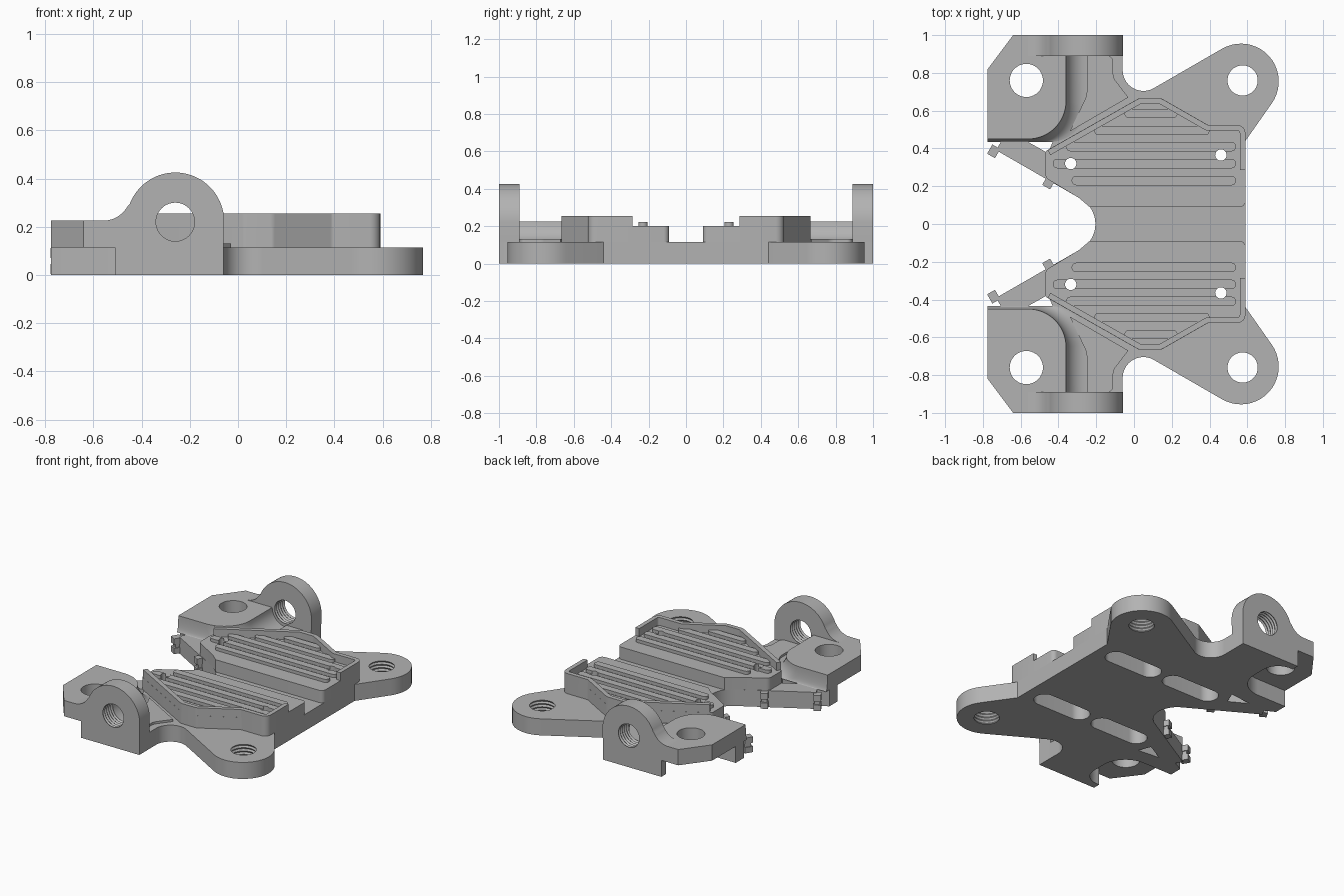
import bpy, bmesh, math
from mathutils import Vector

cube = bpy.data.objects.get("Cube")
if cube:
    bpy.data.objects.remove(cube)

GREY = (0.45, 0.45, 0.45, 1)
metal = bpy.data.materials.new("grey_metal")
metal.use_nodes = True
metal.diffuse_color = GREY
metal.node_tree.nodes["Principled BSDF"].inputs["Base Color"].default_value = GREY


def rounded(corners, steps=12):
    """Outline from (x, y[, radius]) corners, rounding those with a radius."""
    out = []
    for i, c in enumerate(corners):
        p, r = Vector(c[:2]), (c[2] if len(c) > 2 else 0)
        if not r:
            out.append(p)
            continue
        a = (Vector(corners[i - 1][:2]) - p).normalized()
        b = (Vector(corners[(i + 1) % len(corners)][:2]) - p).normalized()
        half = a.angle(b) / 2
        centre = p + (a + b).normalized() * (r / math.sin(half))
        start = p + a * (r / math.tan(half)) - centre
        end = p + b * (r / math.tan(half)) - centre
        sweep = start.angle_signed(end)
        for k in range(steps + 1):
            t = -sweep * k / steps
            out.append(centre + Vector((start.x * math.cos(t) - start.y * math.sin(t),
                                        start.x * math.sin(t) + start.y * math.cos(t))))
    return out


def circle(x, y, r, n=40):
    return [Vector((x + r * math.cos(math.tau * i / n), y + r * math.sin(math.tau * i / n)))
            for i in range(n)]


def add_loft(bm, layers, upright=False):
    """Skin (outline, height) layers; upright ones stand in x-z with height along y."""
    rings = [[bm.verts.new((p.x, h, p.y) if upright else (p.x, p.y, h)) for p in loop]
             for loop, h in layers]
    n = len(rings[0])
    for low, high in zip(rings, rings[1:]):
        for i in range(n):
            bm.faces.new((low[i], low[(i + 1) % n], high[(i + 1) % n], high[i]))
    bm.faces.new(rings[0][::-1])
    bm.faces.new(rings[-1])


def make(name, solids, upright=False):
    bm = bmesh.new()
    for layers in solids:
        add_loft(bm, layers, upright)
    bmesh.ops.recalc_face_normals(bm, faces=bm.faces)
    mesh = bpy.data.meshes.new(name)
    bm.to_mesh(mesh)
    bm.free()
    ob = bpy.data.objects.new(name, mesh)
    mesh.materials.append(metal)
    bpy.context.collection.objects.link(ob)
    return ob


def activate(ob):
    bpy.ops.object.select_all(action='DESELECT')
    ob.select_set(True)
    bpy.context.view_layer.objects.active = ob


def cut(ob, solids, upright=False):
    cutter = make("cutter", solids, upright)
    cutter.hide_render = True
    mod = ob.modifiers.new("cut", 'BOOLEAN')
    mod.operation, mod.solver, mod.object = 'DIFFERENCE', 'EXACT', cutter
    activate(ob)
    bpy.ops.object.modifier_apply(modifier="cut")
    bpy.data.objects.remove(cutter)


def finish(ob, mirror=True):
    activate(ob)
    if mirror:
        mod = ob.modifiers.new("mirror", 'MIRROR')
        mod.use_axis = (False, True, False)
        mod.use_mirror_merge = False
        bpy.ops.object.modifier_apply(modifier="mirror")
    bpy.ops.object.shade_smooth_by_angle(angle=math.radians(30))


def prism(loop, low, high):
    return [(loop, low), (loop, high)]


def thread(x, y, r, low, high, turns=5):
    """Hole cutter with grooved walls."""
    layers = [(circle(x, y, r), low - 0.02)]
    for k in range(2 * turns + 1):
        layers.append((circle(x, y, r + 0.008 * (k % 2)), low + (high - low) * k / (2 * turns)))
    return layers + [(circle(x, y, r), high + 0.02)]


def slot(x0, x1, y, r):
    return rounded([(x1, y - r, r * .98), (x1, y + r, r * .98),
                    (x0, y + r, r * .98), (x0, y - r, r * .98)])


FLOOR, DECK, RIM, PAD = 0.115, 0.20, 0.255, 0.225

# Base plate: bolt lugs, necks, open recesses under the pads, clamp arms
half = [(0.59, 0.44), (1.249, 1.38, 0.2), (-0.06, 0.624, 0.11), (-0.06, 1), (-0.51, 1),
        (-0.51, 0.95), (-0.37, 0.95, 0.12), (-0.37, 0.56, 0.18), (-0.775, 0.56),
        (-0.775, 0.47), (-0.705, 0.434), (-0.73, 0.391)]
outline = half + [(-0.051, 0, 0.153)] + [(c[0], -c[1], *c[2:]) for c in reversed(half)]
base = make("base_plate", [prism(rounded(outline, 20), 0, FLOOR)])
holes = []
for s in (1, -1):
    holes.append(thread(0.575, 0.76 * s, 0.08, 0, FLOOR))
    holes += [prism(slot(x - 0.21, x + 0.21, 0.35 * s, 0.07), -0.1, 0.2) for x in (0.3, -0.17)]
    gap = [(-0.58, 0.445 * s), (-0.455, 0.375 * s), (-0.42, 0.46 * s)]
    holes.append(prism(rounded(gap), -0.1, 0.2))
cut(base, holes)
finish(base, mirror=False)

# Raised decks
posts = [prism(circle(x, y, 0.03, 24), 0, 0.4) for x, y in ((-0.335, 0.32), (0.46, 0.365))]
deck = make("deck", [prism(rounded([
    (0.59, 0.09, 0.03), (0.59, 0.525, 0.045), (0.39, 0.525, 0.03), (0.145, 0.665, 0.03),
    (0.025, 0.665, 0.03), (-0.47, 0.385, 0.03), (-0.47, 0.245, 0.04), (-0.29, 0.137),
    (-0.235, 0.09)], 6), FLOOR, DECK)])
cut(deck, posts)
finish(deck)

# Ribs on the decks
rows = [(-0.33, 0.54, 0.23), (-0.43, 0.54, 0.32), (-0.36, 0.54, 0.41),
        (-0.21, 0.4, 0.495), (-0.05, 0.23, 0.585)]
ribs = make("deck_ribs", [prism(slot(a, b, y, 0.025), DECK - 0.01, 0.222) for a, b, y in rows])
cut(ribs, posts)
finish(ribs)

# Rim wall along the outer deck edge
path = rounded([(0.575, 0.285), (0.575, 0.51, 0.03), (0.385, 0.51, 0.03), (0.14, 0.65, 0.03),
                (0.03, 0.65, 0.03), (-0.45, 0.378)], 6)
left, right = [], []
for i, p in enumerate(path):
    d = (path[min(i + 1, len(path) - 1)] - path[max(i - 1, 0)]).normalized()
    n = Vector((-d.y, d.x)) * 0.015
    left.append(p + n)
    right.append(p - n)
finish(make("deck_rim", [prism(left + right[::-1], FLOOR, RIM)]))

# Mounting pads, flaring down to the floor with a concave fillet
layers = []
for k in range(9):
    a = math.pi / 2 * k / 8
    o = 0.11 * (1 - math.cos(a))
    layers.append((rounded([(-0.775, 0.45 - o * 0.15), (-0.36 + o, 0.45 - o * 0.15, 0.2),
                            (-0.36 + o, 0.9), (-0.5, 0.9), (-0.5, 1), (-0.64, 1),
                            (-0.775, 0.82)], 16), PAD - (PAD - FLOOR) * math.sin(a)))
pad = make("mounting_pad", [layers])
cut(pad, [prism(circle(-0.57, 0.76, 0.088), 0, 0.4)])
finish(pad)

# Low raised panels between pad and neck
panel = [(-0.25, 0.89), (-0.11, 0.89, 0.03), (-0.11, 0.775, 0.06), (-0.03, 0.67),
         (-0.34, 0.49), (-0.25, 0.68, 0.1)]
finish(make("neck_panel", [prism(rounded(panel), FLOOR - 0.01, 0.13)]))

# Upright ears with threaded bores
profile = [Vector((-0.06, FLOOR))]
top = math.radians(158.7)
profile += [Vector((-0.26 + 0.203 * math.cos(top * i / 32), 0.22 + 0.205 * math.sin(top * i / 32)))
            for i in range(33)]
profile += [Vector((-0.56 + 0.117 * math.cos(t), 0.342 + 0.117 * math.sin(t)))
            for t in (math.radians(-21.3 - 68.7 * i / 10) for i in range(1, 11))]
profile.append(Vector((-0.56, FLOOR)))
ear = make("ear", [prism(profile, 0.89, 1)], upright=True)
cut(ear, [thread(-0.26, 0.22, 0.08, 0.89, 1)], upright=True)
finish(ear)

# Locating tabs on the clamp arms
tabs = []
u, v = Vector((0.866, -0.5)), Vector((0.5, 0.866))
for c in (Vector((-0.744, 0.383)), Vector((-0.452, 0.218))):
    for low, high, w, d in ((0.005, 0.045, 0.024, 0.026), (0.04, 0.075, 0.018, 0.014),
                            (0.07, 0.112, 0.024, 0.026)):
        inner = c + v * 0.03
        tabs.append(prism([inner - u * w, c - v * d - u * w, c - v * d + u * w, inner + u * w],
                          low, high))
finish(make("arm_tabs", tabs))
